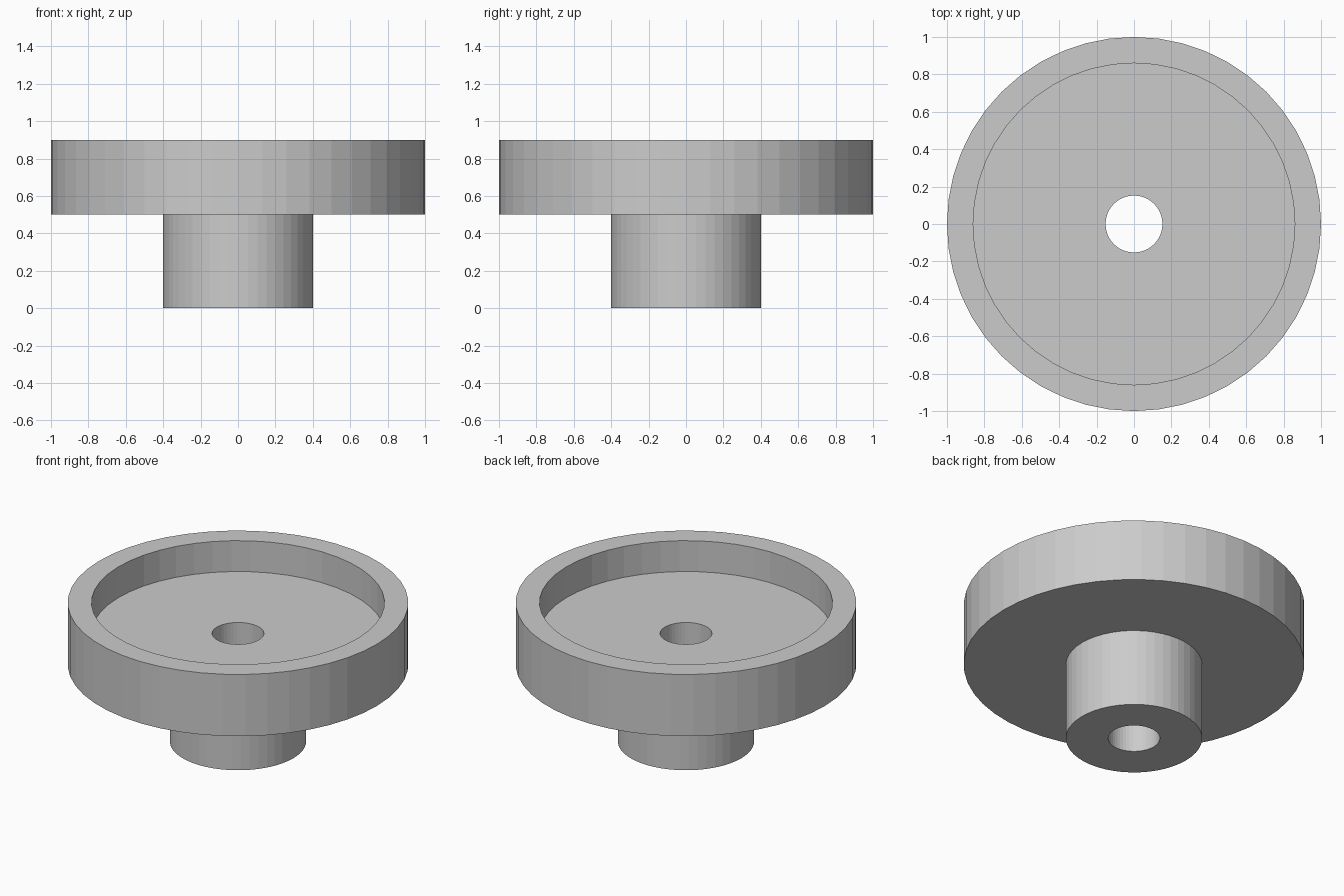
import bpy, bmesh, math

if "Cube" in bpy.data.objects:
    bpy.data.objects.remove(bpy.data.objects["Cube"])

SEGMENTS = 48

# Closed (radius, z) profile: hub, dish underside, rim, recessed floor, bore
PROFILE = [
    (0.152, 0.0), (0.40, 0.0),
    (0.40, 0.5), (1.0, 0.5),
    (1.0, 0.9), (0.86, 0.9),
    (0.86, 0.7), (0.152, 0.7),
]


def lathe(name, profile, segments):
    """Revolve a closed profile around z into one watertight flat-shaded mesh."""
    bm = bmesh.new()
    rings = []
    for i in range(segments):
        a = 2 * math.pi * i / segments
        rings.append([bm.verts.new((r * math.cos(a), r * math.sin(a), z))
                      for r, z in profile])
    n = len(profile)
    for i in range(segments):
        a, b = rings[i], rings[(i + 1) % segments]
        for j in range(n):
            k = (j + 1) % n
            bm.faces.new((a[j], b[j], b[k], a[k]))
    bmesh.ops.recalc_face_normals(bm, faces=bm.faces[:])
    mesh = bpy.data.meshes.new(name)
    bm.to_mesh(mesh)
    bm.free()
    obj = bpy.data.objects.new(name, mesh)
    bpy.context.collection.objects.link(obj)
    return obj


# Dished flange with bored hub
lathe("dished_flange_with_hub", PROFILE, SEGMENTS)
